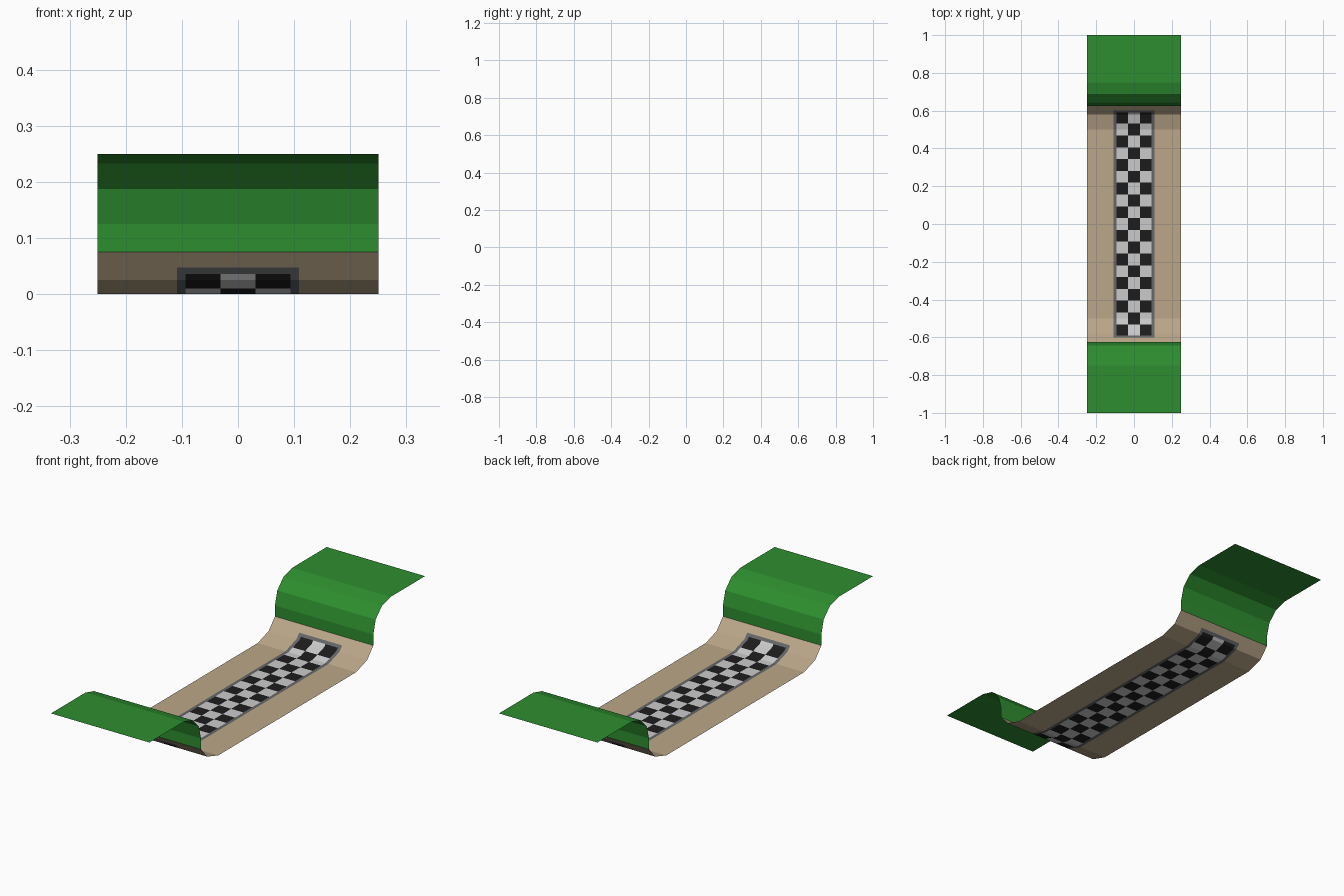
import bpy, bmesh

if "Cube" in bpy.data.objects:
    bpy.data.objects.remove(bpy.data.objects["Cube"])

# Half profile (y, z) from the middle of the flat bed up to the rear edge
HALF = [(0.5, 0), (0.58, 0.025), (0.625, 0.075), (0.625, 0.125),
        (0.642, 0.1875), (0.6875, 0.233), (0.75, 0.25), (1.0, 0.25)]
SQUARE = 0.0625
STRIP_X, STRIP_Y = 1.5 * SQUARE, 0.59
EDGE_X, EDGE_Y = 0.109, 0.6


def material(name, rgb):
    mat = bpy.data.materials.new(name)
    mat.diffuse_color = (*rgb, 1)
    mat.use_nodes = True
    mat.node_tree.nodes["Principled BSDF"].inputs["Base Color"].default_value = mat.diffuse_color
    return mat


def height(y):
    """Height of the sloped bed at y."""
    y = abs(y)
    if y <= 0.5:
        return 0.0
    for (y0, z0), (y1, z1) in zip(HALF[:2], HALF[1:3]):
        if y <= y1:
            return z0 + (z1 - z0) * (y - y0) / (y1 - y0)
    return z1


def sheet(name, xs, profile, rule, mats):
    """Grid of quads along a profile; rule(x, y) gives a material index or None."""
    bm = bmesh.new()
    rows = [[bm.verts.new((x, y, z)) for x in xs] for y, z in profile]
    for j in range(len(profile) - 1):
        for i in range(len(xs) - 1):
            x = (xs[i] + xs[i + 1]) / 2
            y = (profile[j][0] + profile[j + 1][0]) / 2
            slot = rule(x, y)
            if slot is not None:
                face = bm.faces.new((rows[j][i], rows[j][i + 1],
                                     rows[j + 1][i + 1], rows[j + 1][i]))
                face.material_index = slot
    bmesh.ops.delete(bm, geom=[v for v in bm.verts if not v.link_faces], context='VERTS')
    mesh = bpy.data.meshes.new(name)
    bm.to_mesh(mesh)
    bm.free()
    for mat in mats:
        mesh.materials.append(mat)
    obj = bpy.data.objects.new(name, mesh)
    bpy.context.collection.objects.link(obj)


grass = material("grass", (0.027, 0.27, 0.028))
sand = material("sand", (0.5, 0.39, 0.25))
grey = material("border_grey", (0.13, 0.135, 0.14))
white = material("white", (0.72, 0.72, 0.72))
black = material("black", (0.012, 0.012, 0.012))

# Grass banks at both ends
bank = HALF[2:]
sheet("rear_grass_bank", [-0.25, 0.25], bank, lambda x, y: 0, [grass])
sheet("front_grass_bank", [-0.25, 0.25], [(-y, z) for y, z in reversed(bank)],
      lambda x, y: 0, [grass])

# Shared rows of the bed: square edges, profile bends and border edges
rows = [k * SQUARE - 8.5 * SQUARE for k in range(18)]
for y in (0.5, 0.58, STRIP_Y, EDGE_Y, 0.625):
    rows += [-y, y]
bed = [(y, height(y)) for y in sorted(set(rows))]
cols = [-0.25, -EDGE_X, -STRIP_X, -SQUARE / 2, SQUARE / 2, STRIP_X, EDGE_X, 0.25]


def in_strip(x, y):
    return abs(x) < STRIP_X and abs(y) < STRIP_Y


def in_edge(x, y):
    return abs(x) < EDGE_X and abs(y) < EDGE_Y


def checker(x, y):
    if not in_strip(x, y):
        return None
    return (round(x / SQUARE) + round(y / SQUARE)) % 2


# Sand bed, grey border and chequered strip lie flush with each other
sheet("sand_bed", cols, bed, lambda x, y: None if in_edge(x, y) else 0, [sand])
sheet("strip_border", cols, bed,
      lambda x, y: 0 if in_edge(x, y) and not in_strip(x, y) else None, [grey])
sheet("chequered_strip", cols, bed, checker, [black, white])
